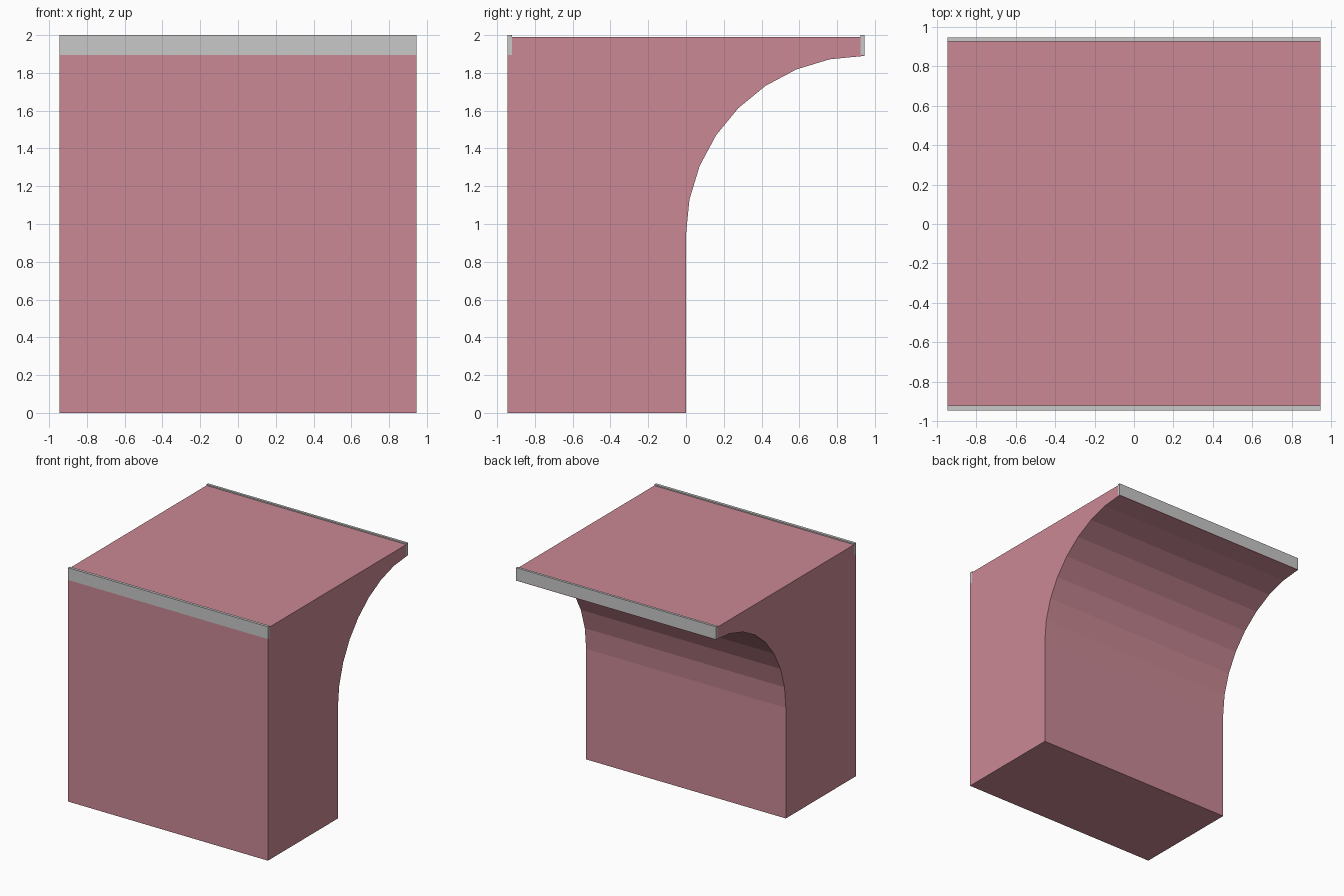
import bpy, bmesh, math

if "Cube" in bpy.data.objects:
    bpy.data.objects.remove(bpy.data.objects["Cube"])

R = 0.945          # half width, also the arc radius
TOP, DECK, TRIM = 2.0, 1.99, 1.895
FRONT_IN, BACK_IN = -R + 0.024, R - 0.021


def material(name, rgb):
    m = bpy.data.materials.new(name)
    m.diffuse_color = (*rgb, 1)
    m.use_nodes = True
    m.node_tree.nodes["Principled BSDF"].inputs["Base Color"].default_value = m.diffuse_color
    return m


def extrude_x(name, profile, mat):
    """Extrude a (y, z) profile across the full width."""
    bm = bmesh.new()
    face = bm.faces.new([bm.verts.new((-R, y, z)) for y, z in profile])
    new = bmesh.ops.extrude_face_region(bm, geom=[face])["geom"]
    bmesh.ops.translate(bm, vec=(2 * R, 0, 0),
                        verts=[v for v in new if isinstance(v, bmesh.types.BMVert)])
    bmesh.ops.recalc_face_normals(bm, faces=bm.faces)
    me = bpy.data.meshes.new(name)
    bm.to_mesh(me)
    bm.free()
    me.materials.append(mat)
    ob = bpy.data.objects.new(name, me)
    bpy.context.collection.objects.link(ob)
    return ob


pink = material("dusty pink", (0.59, 0.25, 0.296))
grey = material("light grey", (0.578, 0.578, 0.578))

# Block with an eight-sided quarter arch under the overhang
arc = []
for i in range(9):
    a = math.radians(90 * i / 8)
    arc.append((R - R * math.cos(a), R + R * math.sin(a)))
body = [(-R, 0), (0, 0)] + arc
# Top notched at both ends for the trims
body += [(R, TRIM), (BACK_IN, TRIM), (BACK_IN, DECK),
         (FRONT_IN, DECK), (FRONT_IN, TRIM), (-R, TRIM)]
extrude_x("arched_block", body, pink)

# Thin edge trims, standing slightly above the deck
for name, y0, y1 in (("front_trim", -R, FRONT_IN), ("back_trim", BACK_IN, R)):
    extrude_x(name, [(y0, TRIM), (y1, TRIM), (y1, TOP), (y0, TOP)], grey)
